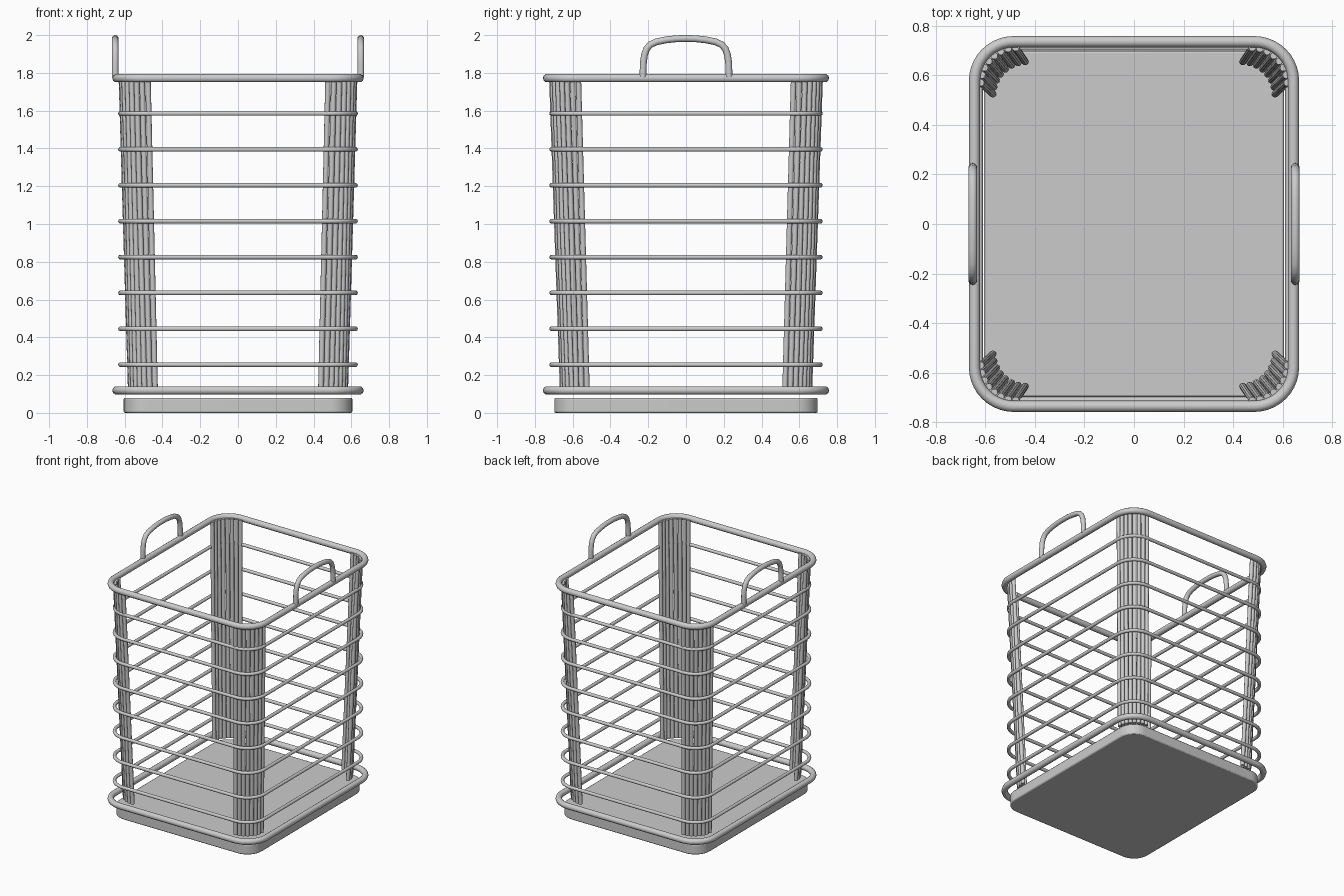
import bpy, bmesh
from math import sin, cos, pi, radians

if "Cube" in bpy.data.objects:
    bpy.data.objects.remove(bpy.data.objects["Cube"])


def rounded_rect(hx, hy, r, n=10):
    pts = []
    for q, (sx, sy) in enumerate([(1, 1), (-1, 1), (-1, -1), (1, -1)]):
        for i in range(n + 1):
            a = (q + i / n) * pi / 2
            pts.append((sx * (hx - r) + r * cos(a), sy * (hy - r) + r * sin(a)))
    return pts


def tube(name, paths, radius, cyclic=False, res=3):
    # sweep a round section along each path, then turn it into a mesh
    cu = bpy.data.curves.new(name, 'CURVE')
    cu.dimensions = '3D'
    cu.bevel_depth = radius
    cu.bevel_resolution = res
    cu.use_fill_caps = not cyclic
    for path in paths:
        sp = cu.splines.new('POLY')
        sp.points.add(len(path) - 1)
        for p, co in zip(sp.points, path):
            p.co = (*co, 1)
        sp.use_cyclic_u = cyclic
    ob = bpy.data.objects.new(name, cu)
    bpy.context.collection.objects.link(ob)
    finish(ob, True)
    return ob


def finish(ob, convert=False):
    bpy.ops.object.select_all(action='DESELECT')
    ob.select_set(True)
    bpy.context.view_layer.objects.active = ob
    if convert:
        bpy.ops.object.convert(target='MESH')
    bpy.ops.object.shade_smooth_by_angle(angle=radians(40))


# solid base plate
bm = bmesh.new()
face = bm.faces.new([bm.verts.new((x, y, 0)) for x, y in rounded_rect(0.605, 0.697, 0.12)])
ext = bmesh.ops.extrude_face_region(bm, geom=[face])
bmesh.ops.translate(bm, vec=(0, 0, 0.08),
                    verts=[g for g in ext['geom'] if isinstance(g, bmesh.types.BMVert)])
bmesh.ops.recalc_face_normals(bm, faces=bm.faces)
me = bpy.data.meshes.new("base_plate")
bm.to_mesh(me)
bm.free()
base = bpy.data.objects.new("base_plate", me)
bpy.context.collection.objects.link(base)
bev = base.modifiers.new("soft_edge", 'BEVEL')
bev.width = 0.008
bev.segments = 2
bev.limit_method = 'ANGLE'
bev.angle_limit = radians(50)
finish(base)

# thick rims at top and bottom
for name, z in (("bottom_rim", 0.119), ("top_rim", 1.772)):
    tube(name, [[(x, y, z) for x, y in rounded_rect(0.643, 0.735, 0.158)]], 0.0225, True)

# thin horizontal wires
for i in range(8):
    z = 0.255 + 0.19 * i
    tube(f"side_wire_{i + 1}", [[(x, y, z) for x, y in rounded_rect(0.622, 0.711, 0.145)]], 0.0125, True)

# tapering bundles of upright rods in the corners
for sx, side in ((-1, "left"), (1, "right")):
    for sy, end in ((-1, "front"), (1, "back")):
        rods = []
        for i in range(8):
            a = (i + 0.15) / 7.3 * pi / 2
            x = sx * (0.472 + 0.146 * cos(a))
            y = sy * (0.565 + 0.146 * sin(a))
            rods.append([(x * 0.92, y * 0.92, 0.12), (x, y, 1.772)])
        tube(f"{end}_{side}_corner_rods", rods, 0.0145)

# arched handles on the two sides
half = [(0.228, 1.775), (0.226, 1.85), (0.220, 1.895), (0.208, 1.928), (0.188, 1.95),
        (0.155, 1.965), (0.105, 1.975), (0.05, 1.981)]
arch = half + [(0, 1.982)] + [(-y, z) for y, z in reversed(half)]
for sx, side in ((-1, "left"), (1, "right")):
    tube(f"{side}_handle", [[(sx * 0.65, y, z) for y, z in arch]], 0.018, res=4)
